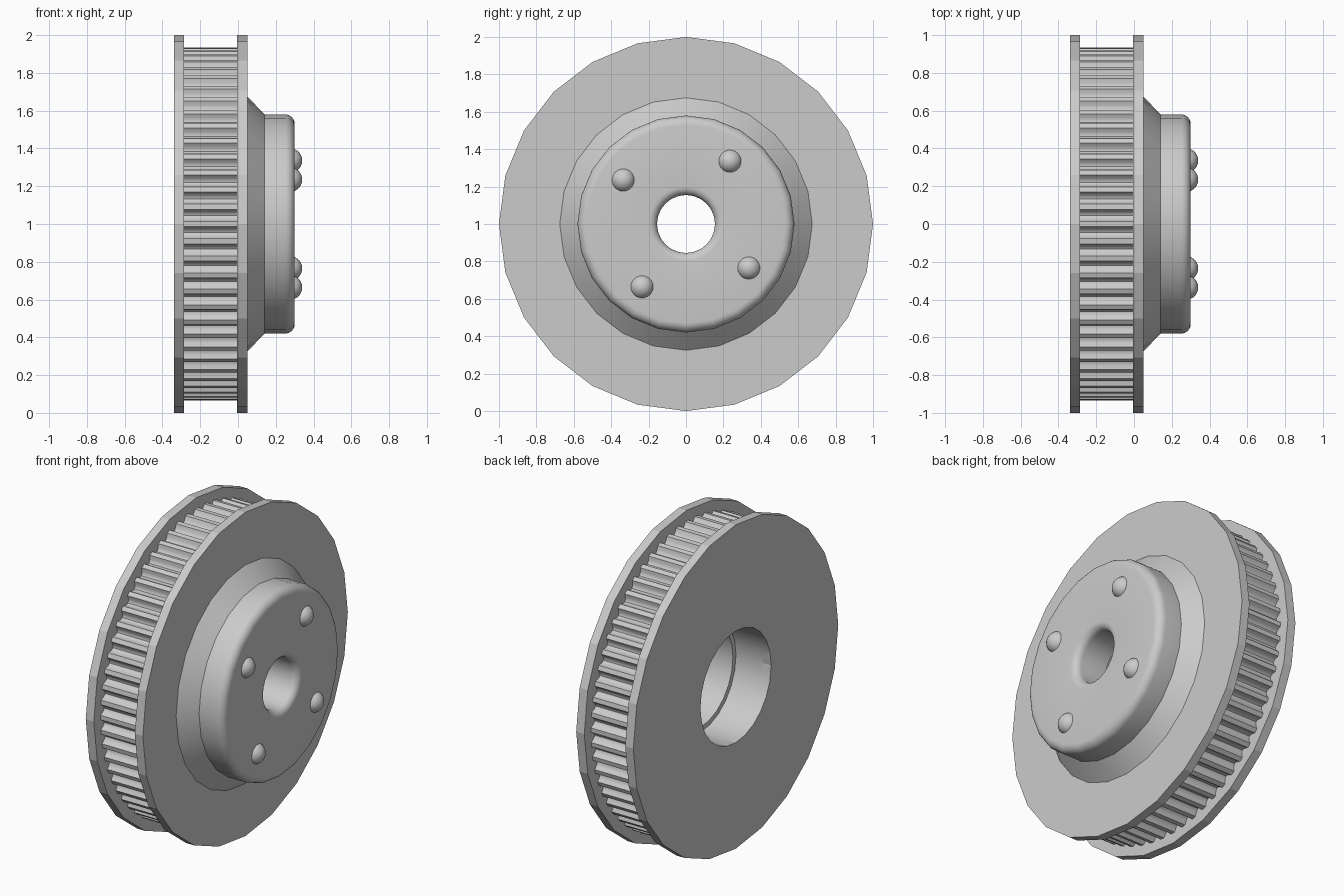
import bpy, bmesh, math
from mathutils import Matrix, Vector

cube = bpy.data.objects.get("Cube")
if cube:
    bpy.data.objects.remove(cube)

SIDES = 24
TEETH = 64
AXIS_Z = 1.0

grey = bpy.data.materials.new("machined grey")
grey.use_nodes = True
grey.diffuse_color = (0.6, 0.6, 0.6, 1)
grey.node_tree.nodes["Principled BSDF"].inputs["Base Color"].default_value = (0.6, 0.6, 0.6, 1)


def finish(bm, name, smooth_angle=None):
    """Turn a bmesh into an object, optionally smooth below an angle."""
    bmesh.ops.recalc_face_normals(bm, faces=bm.faces)
    mesh = bpy.data.meshes.new(name)
    bm.to_mesh(mesh)
    bm.free()
    mesh.materials.append(grey)
    if smooth_angle:
        mesh.shade_smooth()
        mesh.set_sharp_from_angle(angle=math.radians(smooth_angle))
    obj = bpy.data.objects.new(name, mesh)
    bpy.context.collection.objects.link(obj)
    return obj


def ring_point(x, r, a):
    return Vector((x, r * math.sin(a), AXIS_Z + r * math.cos(a)))


def lathe(name, profile, closed=True, smooth_angle=None):
    """Revolve (x, radius) points around the wheel axis."""
    bm = bmesh.new()
    rings = [[bm.verts.new(ring_point(x, r, math.tau * i / SIDES)) for i in range(SIDES)]
             for x, r in profile]
    pairs = list(zip(rings, rings[1:]))
    if closed:
        pairs.append((rings[-1], rings[0]))
    for a, b in pairs:
        for i in range(SIDES):
            j = (i + 1) % SIDES
            bm.faces.new((a[i], a[j], b[j], b[i]))
    return finish(bm, name, smooth_angle)


def fillet(cx, cr, radius, start, end, steps=6):
    """Arc of profile points, angles in degrees from +x towards outward."""
    angles = [math.radians(start + (end - start) * k / steps) for k in range(steps + 1)]
    return [(cx + radius * math.cos(a), cr + radius * math.sin(a)) for a in angles]


# Two faceted flanges
for name, x0, x1 in (("outer_flange", -0.005, 0.05), ("back_flange", -0.34, -0.285)):
    lathe(name, [(x0, 0.345), (x0, 1.0), (x1, 1.0), (x1, 0.345)])

# Hub: cone, rounded cap, bore sleeve and stepped back recess
profile = [(0.05, 0.675), (0.14, 0.58)]
profile += fillet(0.25, 0.53, 0.05, 90, 0)
profile += fillet(0.255, 0.2, 0.045, 0, -90)
profile += [(0.08, 0.155), (0.08, 0.175), (0.18, 0.175), (0.18, 0.315),
            (-0.1, 0.315), (-0.1, 0.345), (-0.34, 0.345)]
lathe("hub", profile, closed=False, smooth_angle=32)

# Toothed drum: narrow lands with rounded grooves between
bm = bmesh.new()
outline = []
pitch = math.tau / TEETH
for t in range(TEETH):
    for k in range(7):
        u = k / 6
        depth = 0.035 * math.sin(math.pi * u) ** 0.8
        outline.append((0.935 - depth, (t + 0.15 + 0.7 * u) * pitch))
left = [bm.verts.new(ring_point(-0.29, r, a)) for r, a in outline]
right = [bm.verts.new(ring_point(0.0, r, a)) for r, a in outline]
for i in range(len(outline)):
    j = (i + 1) % len(outline)
    bm.faces.new((left[i], left[j], right[j], right[i]))
finish(bm, "toothed_drum", 35)

# Four domed rivets on the hub face
for i in range(4):
    bm = bmesh.new()
    angle = math.radians(35 + 90 * i)
    place = Matrix.Translation(ring_point(0.275, 0.41, angle)) @ Matrix.Rotation(math.pi / 2, 4, 'Y')
    bmesh.ops.create_uvsphere(bm, u_segments=24, v_segments=14, radius=0.065, matrix=place)
    finish(bm, f"rivet_{i + 1}", 40)
